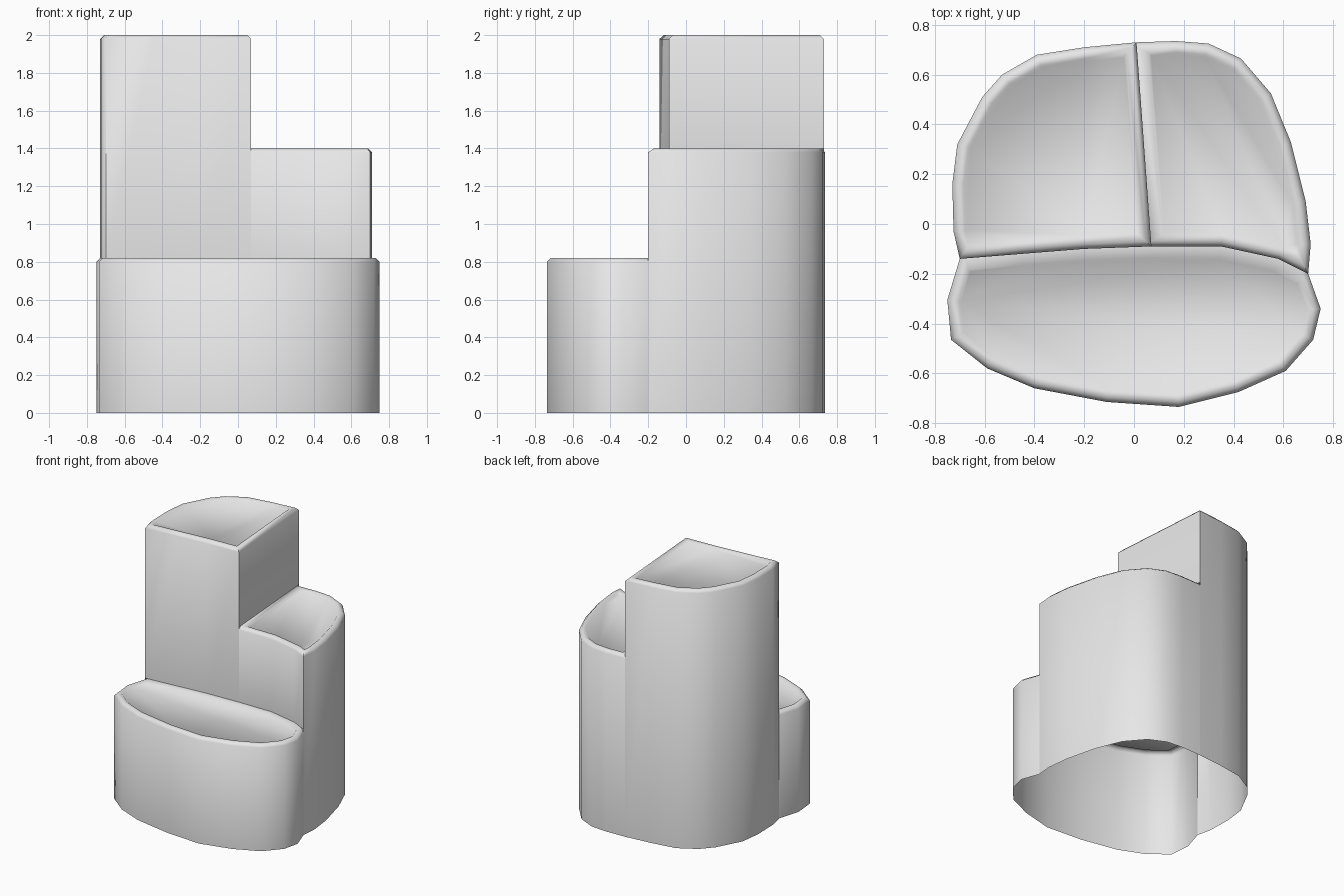
import bpy, bmesh, math
from mathutils import Vector

if "Cube" in bpy.data.objects:
    bpy.data.objects.remove(bpy.data.objects["Cube"])

grey = bpy.data.materials.new("plain_grey")
grey.diffuse_color = (0.8, 0.8, 0.8, 1)
grey.use_nodes = True
grey.node_tree.nodes["Principled BSDF"].inputs["Base Color"].default_value = grey.diffuse_color

FRONT_Z, RIGHT_Z, TALL_Z = 0.82, 1.40, 2.00

# Plan outlines, all running anticlockwise seen from above
back_right_arc = [(0.70, -0.20), (0.71, -0.08), (0.69, 0.09), (0.63, 0.33), (0.55, 0.525),
                  (0.43, 0.665), (0.30, 0.725), (0.17, 0.735), (0.01, 0.73)]
back_left_arc = [(0.01, 0.73), (-0.20, 0.71), (-0.39, 0.68), (-0.53, 0.60), (-0.61, 0.51),
                 (-0.71, 0.32), (-0.73, 0.16), (-0.725, -0.03), (-0.70, -0.14)]
front_arc = [(-0.70, -0.14), (-0.75, -0.305), (-0.735, -0.465), (-0.59, -0.58), (-0.40, -0.66),
             (-0.11, -0.715), (0.18, -0.735), (0.42, -0.675), (0.61, -0.59), (0.72, -0.465),
             (0.75, -0.34), (0.70, -0.20)]
step_left = [(-0.70, -0.14), (-0.45, -0.12), (-0.20, -0.10), (0.07, -0.09)]
step_right = [(0.07, -0.09), (0.35, -0.09), (0.58, -0.14), (0.70, -0.20)]
divider = [(0.07, -0.09), (0.01, 0.73)]


def offset(pts, dists):
    """Move every edge of the outline inwards by its own distance."""
    out, n = [], len(pts)
    for i in range(n):
        a, b, c = Vector(pts[i - 1]), Vector(pts[i]), Vector(pts[(i + 1) % n])
        d1, d2 = (b - a).normalized(), (c - b).normalized()
        n1, n2 = Vector((-d1.y, d1.x)), Vector((-d2.y, d2.x))
        p1, p2 = b + n1 * dists[i - 1], b + n2 * dists[i]
        cross = d1.x * d2.y - d1.y * d2.x
        if abs(cross) < 0.05:
            out.append((p1 + p2) / 2)
        else:
            w = p2 - p1
            out.append(p1 + d1 * ((w.x * d2.y - w.y * d2.x) / cross))
    return out


def block(name, top, paths):
    """Hollow block; each path has a wall base height, or None beside a taller wall."""
    pts, base = [], []
    for path, z in paths:
        pts += path[:-1]
        base += [z] * (len(path) - 1)
    n = len(pts)
    bm = bmesh.new()

    def ring(inset, z, wall_inset):
        return [bm.verts.new((p.x, p.y, z)) for p in
                offset(pts, [wall_inset if b is None else inset for b in base])]

    edge = ring(0, top - 0.02, 0)
    rings = [edge, ring(0.02, top, 0), ring(0.045, top, 0.045), ring(0.055, top - 0.01, 0.055)]
    for i in range(n):
        j = (i + 1) % n
        # outer wall, open underneath
        if base[i] is not None:
            lo = [bm.verts.new((*pts[k], base[i])) for k in (i, j)]
            bm.faces.new((lo[0], lo[1], edge[j], edge[i]))
        # rounded rim
        for k in range(3):
            if k or base[i] is not None:
                a, b = rings[k], rings[k + 1]
                bm.faces.new((a[i], a[j], b[j], b[i]))
    # flat top panel
    bm.faces.new(rings[-1])
    bmesh.ops.remove_doubles(bm, verts=bm.verts, dist=0.0005)
    mesh = bpy.data.meshes.new(name)
    bm.to_mesh(mesh)
    bm.free()
    mesh.materials.append(grey)
    ob = bpy.data.objects.new(name, mesh)
    bpy.context.collection.objects.link(ob)
    bpy.context.view_layer.objects.active = ob
    ob.select_set(True)
    bpy.ops.object.shade_smooth_by_angle(angle=math.radians(60))
    ob.select_set(False)


# Low front step, middle right step and tall left column
block("front_step", FRONT_Z, [(front_arc, 0), (step_right[::-1], None), (step_left[::-1], None)])
block("right_step", RIGHT_Z, [(step_right, FRONT_Z), (back_right_arc, 0), (divider[::-1], None)])
block("tall_column", TALL_Z, [(step_left, FRONT_Z), (divider, RIGHT_Z), (back_left_arc, 0)])
